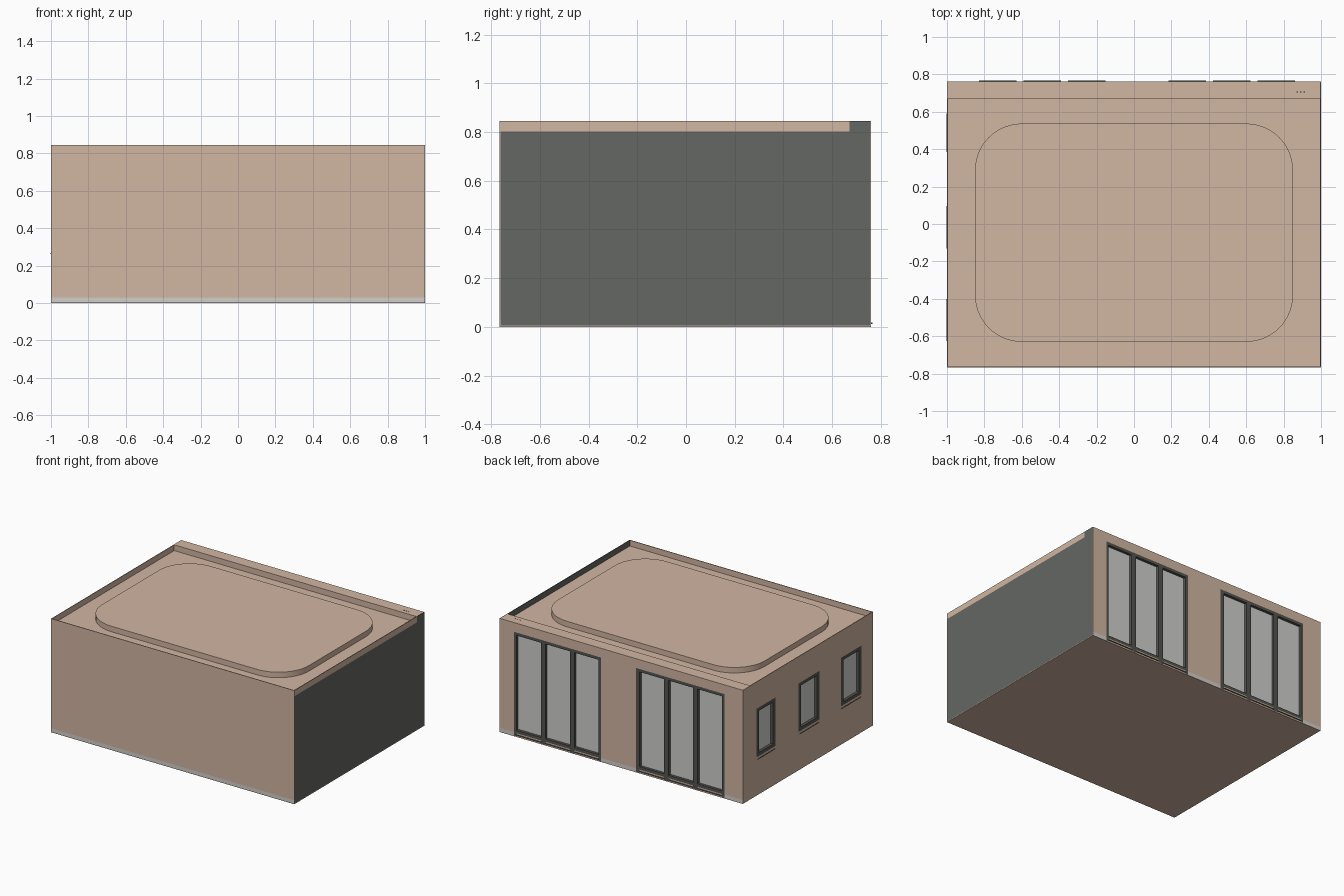
import bpy, bmesh, math
from mathutils import Vector

if "Cube" in bpy.data.objects:
    bpy.data.objects.remove(bpy.data.objects["Cube"])


def material(name, srgb):
    m = bpy.data.materials.new(name)
    lin = [((c / 255 + 0.055) / 1.055) ** 2.4 for c in srgb]
    m.diffuse_color = (*lin, 1)
    m.use_nodes = True
    m.node_tree.nodes["Principled BSDF"].inputs["Base Color"].default_value = m.diffuse_color
    return m


TAN = material("tan plaster", (209, 182, 162))
DARK = material("dark grey panel", (101, 103, 99))
FRAME = material("frame grey", (84, 85, 80))
GLASS = material("pale glass", (207, 207, 204))
SKIRT = material("light grey skirting", (208, 207, 202))
FLOOR = material("floor brown", (206, 177, 159))
BLACK = material("near black", (40, 40, 40))

X, YF, YB, H, ROOF, T = 1.0, -0.767, 0.761, 0.845, 0.802, 0.005


def boxes(name, mat, spans):
    """One object from boxes given as (x0, x1, y0, y1, z0, z1)."""
    bm = bmesh.new()
    for x0, x1, y0, y1, z0, z1 in spans:
        r = bmesh.ops.create_cube(bm, size=1)
        for v in r["verts"]:
            v.co = Vector((x0 + (v.co.x + .5) * (x1 - x0),
                           y0 + (v.co.y + .5) * (y1 - y0),
                           z0 + (v.co.z + .5) * (z1 - z0)))
    me = bpy.data.meshes.new(name)
    bm.to_mesh(me)
    bm.free()
    me.materials.append(mat)
    ob = bpy.data.objects.new(name, me)
    bpy.context.collection.objects.link(ob)
    return ob


def on_back(a0, a1, d0, d1, z0, z1):
    """Span along x, depth d measured inwards from the back face."""
    return (a0, a1, YB - d1, YB - d0, z0, z1)


def on_left(a0, a1, d0, d1, z0, z1):
    """Span along y, depth d measured inwards from the left face."""
    return (-X + d0, -X + d1, a0, a1, z0, z1)


def wall_with_openings(name, place, a0, a1, z0, z1, openings, oz0, oz1):
    spans = [place(a0, a1, 0, T, oz1, z1)]
    if oz0 > z0:
        spans.append(place(a0, a1, 0, T, z0, oz0))
    edges = [a0] + [e for o in openings for e in o] + [a1]
    for i in range(0, len(edges), 2):
        spans.append(place(edges[i], edges[i + 1], 0, T, oz0, oz1))
    boxes(name, TAN, spans)


# floor, roof panel and raised rounded ceiling tray
boxes("floor", FLOOR, [(-X, X, YF, YB, 0, .005)])
boxes("roof", TAN, [(-X + T, X - T, YF + T, YB - T, ROOF - .005, ROOF)])

bm = bmesh.new()
ring = []
R, N = .25, 14
for cx, cy, start in ((.6, .287, 0), (-.6, .287, 90), (-.6, -.38, 180), (.6, -.38, 270)):
    for i in range(N + 1):
        a = math.radians(start + 90 * i / N)
        ring.append(bm.verts.new((cx + R * math.cos(a), cy + R * math.sin(a), ROOF)))
face = bm.faces.new(ring)
top = bmesh.ops.extrude_face_region(bm, geom=[face])["geom"]
for v in top:
    if isinstance(v, bmesh.types.BMVert):
        v.co.z = H - .002
bmesh.ops.recalc_face_normals(bm, faces=bm.faces)
me = bpy.data.meshes.new("ceiling_tray")
bm.to_mesh(me)
bm.free()
me.materials.append(TAN)
tray = bpy.data.objects.new("ceiling_tray", me)
bpy.context.collection.objects.link(tray)
bpy.context.view_layer.objects.active = tray
tray.select_set(True)
bpy.ops.object.shade_smooth_by_angle(angle=math.radians(30))

# front wall with skirting
boxes("front_wall", TAN, [(-X, X, YF, YF + T, .03, H)])
boxes("front_skirting", SKIRT, [(-X, X, YF, YF + T, .005, .03)])

# right wall: dark panel, tan parapet strip outside, dark inside
BOX_Y = .672
boxes("right_wall", DARK, [(X - T, X, YF + T, YB - T, .005, ROOF),
                           (X - T, X, BOX_Y, YB - T, ROOF, H),
                           (X - T, X - .002, YF + T, BOX_Y, ROOF, H)])
boxes("right_parapet", TAN, [(X - .002, X, YF + T, BOX_Y, ROOF, H)])

# curtain box along the back edge of the roof
boxes("curtain_box", TAN, [(-X + T, X - T, BOX_Y, YB - T, ROOF, H)])
boxes("roof_marks", BLACK, [(x, x + .008, .703, .708, H - .001, H + .001)
                            for x in (.868, .888, .905)])

# back wall with two triple glazed doors
DOORS = [(-.848, -.122), (.165, .882)]
Z0, Z1 = .028, .776
wall_with_openings("back_wall", on_back, -X, X, .03, H, DOORS, .03, Z1)
piers = [(-X, DOORS[0][0]), (DOORS[0][1], DOORS[1][0]), (DOORS[1][1], X)]
boxes("back_skirting", SKIRT, [on_back(a, b, 0, T, .005, .03) for a, b in piers])

DEPTH, GLASS_IN, BAR = .028, .02, .022
for n, (a, b) in enumerate(DOORS):
    panes = [(s, s + .2) for s in (a + .02, a + .258, a + .496)]
    edges = [a] + [e for p in panes for e in p] + [b]
    bars = [on_back(edges[i], edges[i + 1], 0, DEPTH, .005, Z1) for i in range(0, 8, 2)]
    for p, q in panes:
        bars += [on_back(p, q, 0, DEPTH, Z1 - BAR, Z1),
                 on_back(p, q, 0, DEPTH, Z0, Z0 + BAR)]
    boxes(f"door_frame_{n}", FRAME, bars)
    boxes(f"door_glass_{n}", GLASS, [on_back(p, q, GLASS_IN, GLASS_IN + .004,
                                             Z0 + BAR, Z1 - BAR) for p, q in panes])
    boxes(f"door_threshold_{n}", TAN, [on_back(p, q, 0, DEPTH, .005, Z0) for p, q in panes])
    boxes(f"door_sill_{n}", FRAME, [on_back(p, q, -.006, 0, .012, .018) for p, q in panes])

# left wall with three small windows and sills
WINDOWS = [(-.635, -.39), (-.14, .106), (.375, .6)]
W0, W1 = .285, .645
wall_with_openings("left_wall", on_left, YF + T, YB - T, .005, H, WINDOWS, W0, W1)
for n, (a, b) in enumerate(WINDOWS):
    boxes(f"window_frame_{n}", FRAME,
          [on_left(a, a + .03, 0, DEPTH, W0, W1), on_left(b - .03, b, 0, DEPTH, W0, W1),
           on_left(a + .03, b - .03, 0, DEPTH, W1 - .025, W1),
           on_left(a + .03, b - .03, 0, DEPTH, W0, W0 + .025)])
    boxes(f"window_glass_{n}", GLASS,
          [on_left(a + .03, b - .03, GLASS_IN, GLASS_IN + .004, W0 + .025, W1 - .025)])
    boxes(f"window_sill_{n}", FRAME, [on_left(a + .01, b - .01, -.002, T, .262, .268)])
